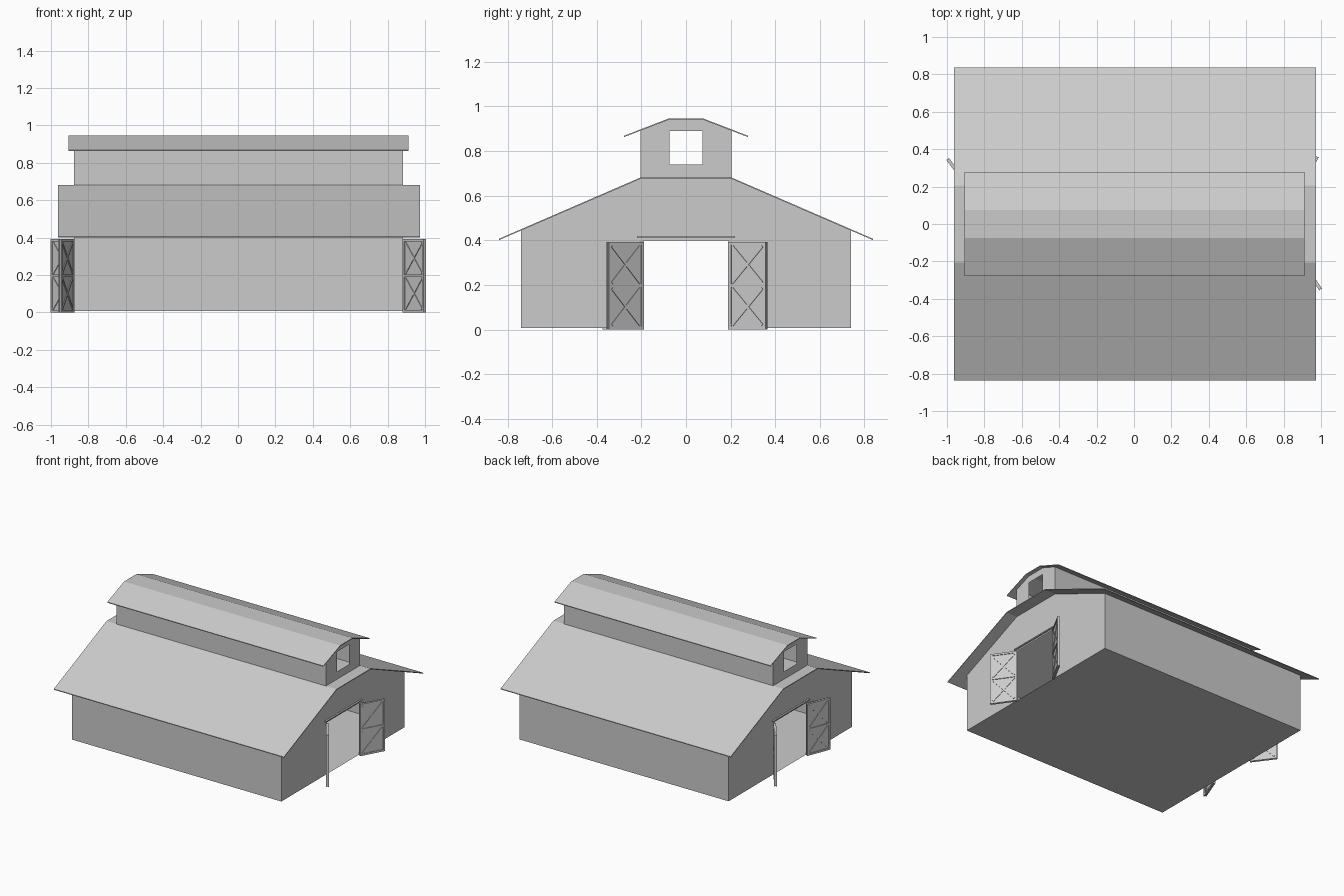
import bpy, bmesh, math
from mathutils import Matrix, Vector

if "Cube" in bpy.data.objects:
    bpy.data.objects.remove(bpy.data.objects["Cube"])

CX = 0.003              # building centre along x
WALL_X = 0.88           # half length of walls


def finish(bm, name, normals=True):
    if normals:
        bmesh.ops.recalc_face_normals(bm, faces=bm.faces)
    me = bpy.data.meshes.new(name)
    bm.to_mesh(me)
    bm.free()
    ob = bpy.data.objects.new(name, me)
    bpy.context.collection.objects.link(ob)
    return ob


def poly(bm, pts):
    bm.faces.new([bm.verts.new(p) for p in pts])


def box(bm, centre, size, spin=0.0):
    m = (Matrix.Translation(centre) @ Matrix.Rotation(spin, 4, 'Y')
         @ Matrix.Diagonal((*size, 1)))
    bmesh.ops.create_cube(bm, size=1, matrix=m)


def shell(name, profile, ends, floor=False):
    """Side sheets along a (y, z) half profile plus flat end walls."""
    bm = bmesh.new()
    x0, x1 = CX - WALL_X, CX + WALL_X
    for s in (1, -1):
        (ya, za), (yb, zb) = profile
        poly(bm, [(x0, s * ya, za), (x1, s * ya, za), (x1, s * yb, zb), (x0, s * yb, zb)])
        for x in (x0, x1):
            poly(bm, [(x, s * y, z) for y, z in ends])
    if floor:
        y, z = profile[0]
        poly(bm, [(x0, -y, z), (x1, -y, z), (x1, y, z), (x0, y, z)])
    bmesh.ops.remove_doubles(bm, verts=bm.verts, dist=1e-4)
    # merge the two halves of each end wall where they meet on the centre line
    seam = [e for e in bm.edges if all(abs(v.co.y) < 1e-4 for v in e.verts)]
    if len(seam) == 2:
        bmesh.ops.dissolve_edges(bm, edges=seam)
    return finish(bm, name)


def roof(name, half, x0, x1, t=0.006):
    """Thin folded sheet from a half (y, z) profile, ridge to eave."""
    top = [(-y, z) for y, z in reversed(half)] + half
    loop = top + [(y, z - t) for y, z in reversed(top)]
    bm = bmesh.new()
    poly(bm, [(x0, y, z) for y, z in loop])
    r = bmesh.ops.extrude_face_region(bm, geom=bm.faces[:])
    bmesh.ops.translate(bm, vec=(x1 - x0, 0, 0),
                        verts=[v for v in r['geom'] if isinstance(v, bmesh.types.BMVert)])
    return finish(bm, name)


# main barn walls with door openings
shell("barn_walls", [(0.74, 0.007), (0.74, 0.444)],
      [(0.19, 0.007), (0.74, 0.007), (0.74, 0.444), (0.205, 0.676),
       (0, 0.676), (0, 0.40), (0.19, 0.40)], floor=True)
roof("main_roof", [(0.205, 0.681), (0.838, 0.407)], -0.963, 0.973)

# raised loft with square window openings
shell("loft_walls", [(0.205, 0.678), (0.205, 0.893)],
      [(0, 0.678), (0.205, 0.678), (0.205, 0.893), (0.075, 0.942), (0, 0.942),
       (0, 0.89), (0.073, 0.89), (0.073, 0.74), (0, 0.74)])
roof("loft_roof", [(0.075, 0.947), (0.277, 0.869)], -0.906, 0.912)

# track above each doorway
for side in (-1, 1):
    bm = bmesh.new()
    box(bm, (CX + side * (WALL_X + 0.006), 0, 0.416), (0.012, 0.44, 0.008))
    finish(bm, "door_track")


def door(name, hinge, tip):
    """Open door leaf with raised frame and two crossed panels on both faces."""
    w, h, rail = 0.192, 0.393, 0.014
    bm = bmesh.new()
    box(bm, (w / 2, 0, h / 2 + 0.001), (w - 0.004, 0.008, h - 0.004))
    for f in (-1, 1):
        y = f * 0.006
        for x in (rail / 2, w - rail / 2):
            box(bm, (x, y, h / 2), (rail, 0.006, h))
        for z in (rail / 2, h / 2, h - rail / 2):
            box(bm, (w / 2, y, z), (w - 2 * rail, 0.006, rail))
        pw, ph = w - 2 * rail, h / 2 - 1.5 * rail
        for z in (rail + ph / 2, h - rail - ph / 2):
            for s in (-1, 1):
                box(bm, (w / 2, y * 0.9, z), (math.hypot(pw, ph) * 0.94, 0.005, 0.011),
                    s * math.atan2(ph, pw))
    ob = finish(bm, name)
    d = Vector(tip) - Vector(hinge)
    ob.location = (*hinge, 0)
    ob.rotation_euler.z = math.atan2(d.y, d.x)


# four door leaves, swung open by different amounts
door("door_right_front", (0.888, -0.193), (0.998, -0.35))
door("door_right_back", (0.888, 0.193), (0.982, 0.365))
door("door_left_back", (-0.882, 0.193), (-0.998, 0.35))
door("door_left_front", (-0.882, -0.193), (-0.95, -0.37))
